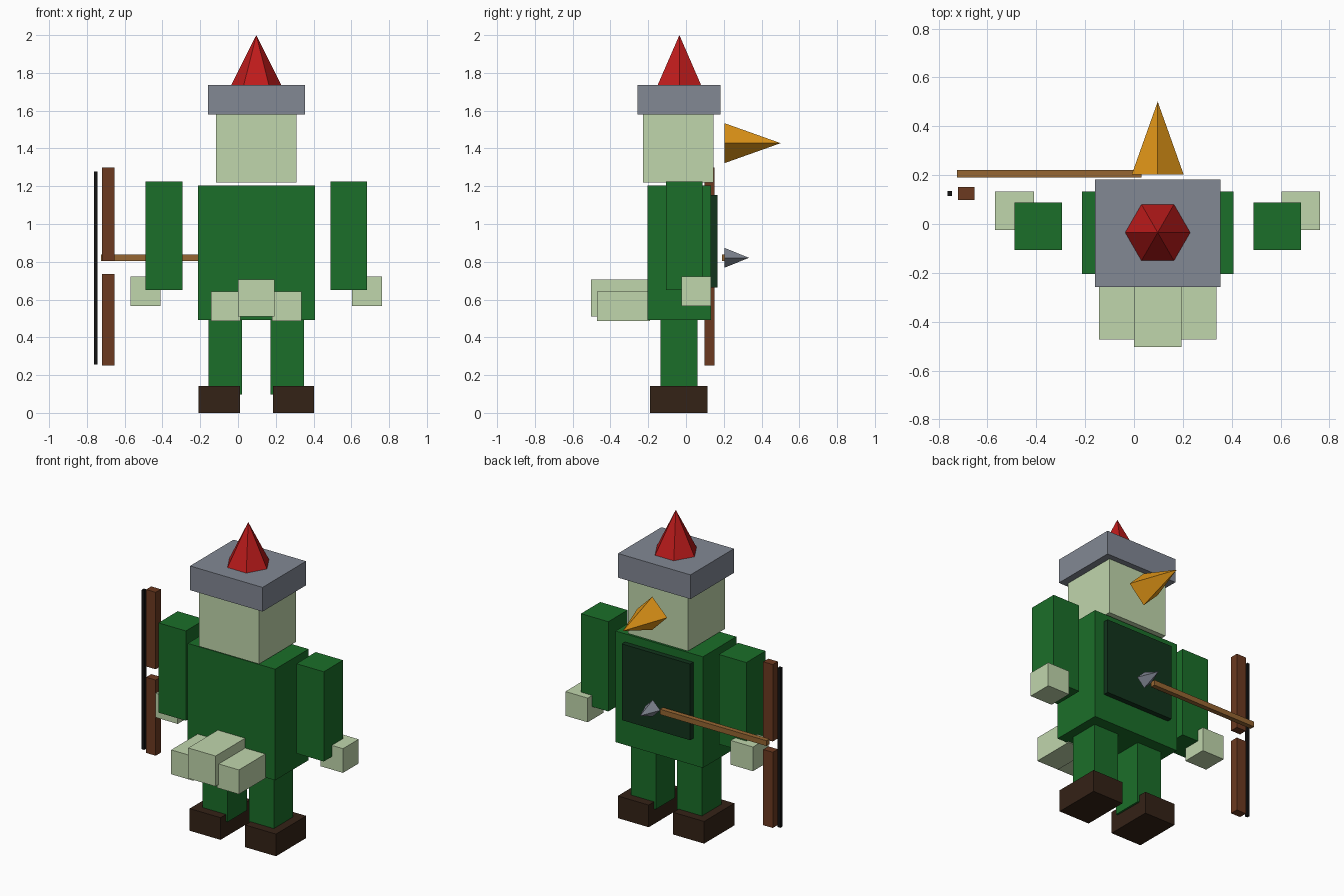
import bpy, bmesh, math
from mathutils import Vector

if "Cube" in bpy.data.objects:
    bpy.data.objects.remove(bpy.data.objects["Cube"])

CX = 0.097  # symmetry plane of the figure


def material(name, rgb):
    m = bpy.data.materials.new(name)
    lin = [(c / 255 / 12.92 if c < 11 else ((c / 255 + 0.055) / 1.055) ** 2.4) for c in rgb]
    m.diffuse_color = (*lin, 1)
    m.use_nodes = True
    m.node_tree.nodes["Principled BSDF"].inputs["Base Color"].default_value = m.diffuse_color
    return m


GREEN = material("green cloth", (27, 110, 41))
DARK = material("dark green cloth", (18, 52, 28))
SKIN = material("pale skin", (192, 214, 172))
BOOT = material("dark leather", (52, 34, 22))
STEEL = material("steel", (130, 136, 148))
RED = material("red", (190, 27, 27))
GOLD = material("gold", (228, 152, 24))
WOOD = material("bow wood", (108, 58, 32))
SHAFT = material("arrow wood", (150, 102, 50))
BLACK = material("string", (18, 18, 18))


def finish(name, bm, mat):
    bmesh.ops.recalc_face_normals(bm, faces=bm.faces)
    me = bpy.data.meshes.new(name)
    bm.to_mesh(me)
    bm.free()
    me.materials.append(mat)
    ob = bpy.data.objects.new(name, me)
    bpy.context.collection.objects.link(ob)


def box(name, mat, x, y, z):
    bm = bmesh.new()
    bmesh.ops.create_cube(bm, size=1)
    for v in bm.verts:
        v.co = Vector([(r[0] + r[1]) / 2 + c * (r[1] - r[0]) for r, c in zip((x, y, z), v.co)])
    finish(name, bm, mat)


def pair(name, mat, x, y, z):
    box(name + "_left", mat, x, y, z)
    box(name + "_right", mat, (2 * CX - x[1], 2 * CX - x[0]), y, z)


def spike(name, mat, base, r, height, sides, axis):
    """Pointed cone along z or y with its first corner on x."""
    bm = bmesh.new()
    def at(a, b, h):
        return Vector(base) + Vector((a, b, h) if axis == "z" else (a, h, b))
    ring = [bm.verts.new(at(r * math.cos(t), r * math.sin(t), 0))
            for t in (2 * math.pi * i / sides for i in range(sides))]
    tip = bm.verts.new(at(0, 0, height))
    bm.faces.new(ring)
    for i in range(sides):
        bm.faces.new((ring[i], ring[(i + 1) % sides], tip))
    finish(name, bm, mat)


# Head and helmet
box("head", SKIN, (-0.116, 0.309), (-0.227, 0.146), (1.22, 1.58))
box("helmet_brim", STEEL, (-0.16, 0.354), (-0.257, 0.183), (1.58, 1.735))
spike("helmet_spike", RED, (CX, -0.035, 1.735), 0.133, 0.265, 6, "z")

# Body and limbs
box("torso", GREEN, (-0.213, 0.407), (-0.205, 0.133), (0.493, 1.205))
box("back_panel", DARK, (-0.145, 0.339), (0.133, 0.166), (0.665, 1.153))
pair("arm", GREEN, (-0.489, -0.295), (-0.107, 0.088), (0.65, 1.225))
pair("hand", SKIN, (-0.568, -0.41), (-0.025, 0.133), (0.567, 0.722))
pair("leg", GREEN, (-0.155, 0.022), (-0.136, 0.06), (0.097, 0.505))
pair("foot", BOOT, (-0.209, 0.01), (-0.191, 0.115), (0.0, 0.142))

# Front blocks at the waist
box("waist_block_middle", SKIN, (0.0, 0.194), (-0.504, -0.19), (0.511, 0.706))
pair("waist_block", SKIN, (-0.143, 0.014), (-0.472, -0.19), (0.487, 0.643))

# Spike behind the head
spike("rear_spike", GOLD, (CX, 0.203, 1.428), 0.106, 0.298, 4, "y")

# Bow and arrow
box("bow_limb_upper", WOOD, (-0.721, -0.653), (0.099, 0.151), (0.805, 1.298))
box("bow_limb_lower", WOOD, (-0.721, -0.653), (0.099, 0.151), (0.251, 0.736))
box("bow_string", BLACK, (-0.763, -0.745), (0.115, 0.135), (0.257, 1.279))
box("arrow_shaft", SHAFT, (-0.725, 0.03), (0.19, 0.221), (0.804, 0.838))
spike("arrow_head", STEEL, (0.093, 0.203, 0.821), 0.053, 0.13, 4, "y")
